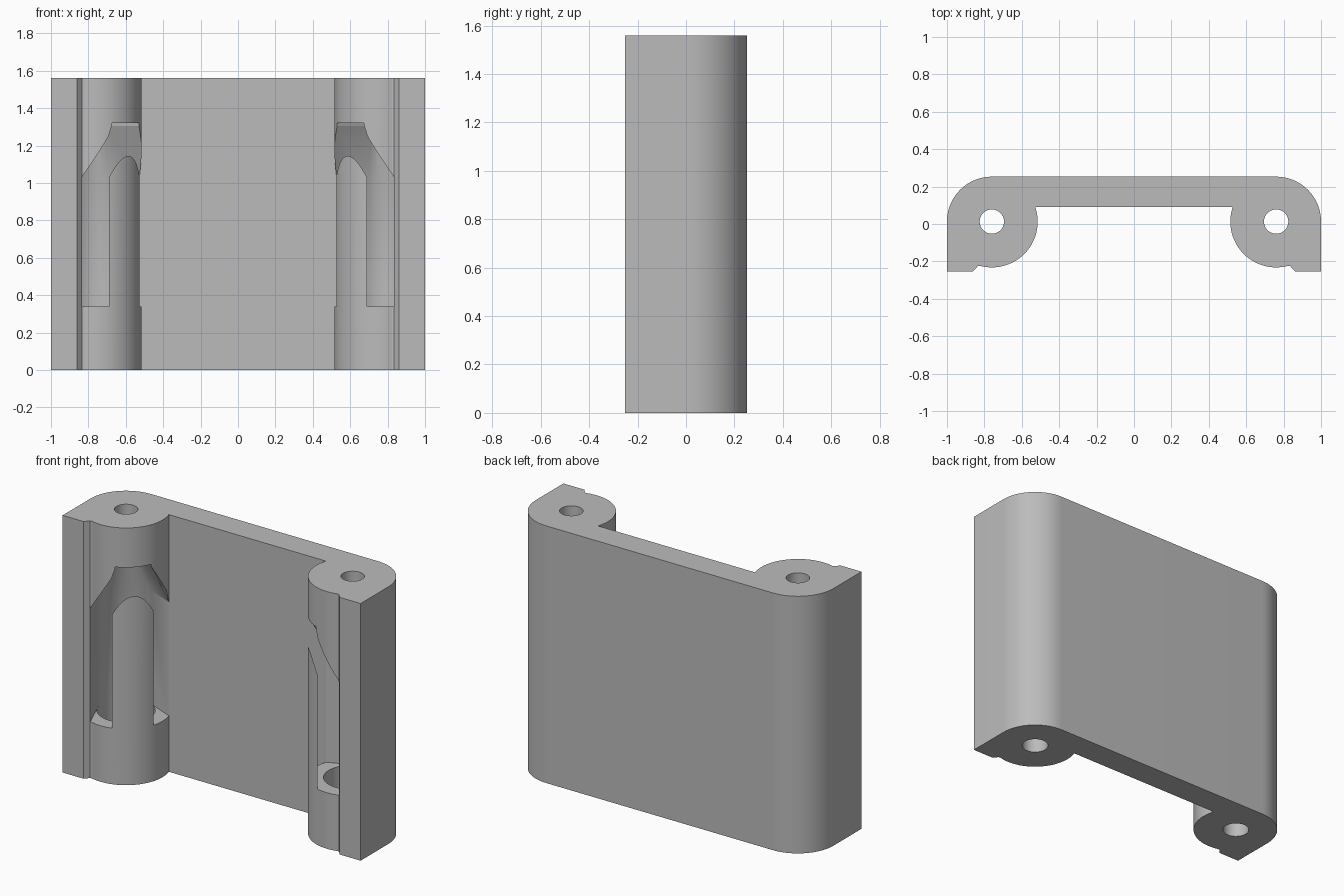
import bpy, bmesh
from math import sin, cos, radians, asin, degrees

cube = bpy.data.objects.get("Cube")
if cube:
    bpy.data.objects.remove(cube, do_unlink=True)

HEIGHT, DEPTH = 1.56, 0.253
CX, CY, BOSS = 0.76, 0.013, 0.245

grey = bpy.data.materials.new("plain_grey")
grey.use_nodes = True
grey.diffuse_color = (0.5, 0.5, 0.5, 1)
grey.node_tree.nodes["Principled BSDF"].inputs["Base Color"].default_value = (0.5, 0.5, 0.5, 1)


def arc(cx, cy, r, start, end, steps):
    angles = [radians(start + (end - start) * i / steps) for i in range(steps + 1)]
    return [(cx + r * cos(a), cy + r * sin(a)) for a in angles]


def loft(name, layers):
    """Solid through (outline, z) layers that share a point count."""
    bm = bmesh.new()
    rings = [[bm.verts.new((x, y, z)) for x, y in outline] for outline, z in layers]
    for low, high in zip(rings, rings[1:]):
        for i in range(len(low)):
            j = (i + 1) % len(low)
            bm.faces.new((low[i], low[j], high[j], high[i]))
    bm.faces.new(rings[0])
    bm.faces.new(rings[-1])
    bmesh.ops.recalc_face_normals(bm, faces=bm.faces)
    mesh = bpy.data.meshes.new(name)
    bm.to_mesh(mesh)
    bm.free()
    mesh.materials.append(grey)
    obj = bpy.data.objects.new(name, mesh)
    bpy.context.collection.objects.link(obj)
    return obj


def keyhole(side, r, wedge):
    """Round bore whose tangent walls flare open to the inner front."""
    back = arc(0, 0, r, 90 + wedge, 270 - wedge, 32)
    w, reach = radians(wedge), 0.3
    first, last = back[0], back[-1]
    pts = back + [(last[0] + reach * cos(w), last[1] - reach * sin(w)),
                  (first[0] + reach * cos(w), first[1] + reach * sin(w))]
    c, s = cos(radians(-45)), sin(radians(-45))
    return [(side * (-CX + x * c - y * s), CY + x * s + y * c) for x, y in pts]


# Body outline: left half, then its mirror
corner_r = DEPTH - CY
inner = degrees(asin((0.09 - CY) / BOSS))
half = arc(-CX, CY, corner_r, 90, 180, 24)
half += [(-1, -DEPTH), (-0.86, -DEPTH), (-0.835, -0.225)]
half += arc(-CX, CY, BOSS, -105, inner, 40)
outline = half + [(-x, y) for x, y in reversed(half)]
body = loft("bracket_body", [(outline, 0), (outline, HEIGHT)])

# Cutters for both bosses: pin holes, deep bore, tapered open pocket
cutters = []
for side in (-1, 1):
    x = side * CX
    pin = arc(x, CY, 0.065, 0, 352.5, 47)
    foot = arc(x, CY, 0.075, 0, 352.5, 47)
    bore = arc(x, CY, 0.16, 0, 354.375, 63)
    wide = keyhole(side, 0.16, 22.5)
    narrow = keyhole(side, 0.066, 9)
    cutters += [
        loft("pocket_cutter", [(wide, 0.34), (wide, 1.03), (narrow, 1.305), (narrow, 1.32)]),
        loft("bore_cutter", [(bore, 0.12), (bore, 0.5)]),
        loft("foot_hole_cutter", [(foot, -0.1), (foot, 0.3)]),
        loft("pin_hole_cutter", [(pin, 1.0), (pin, HEIGHT + 0.1)]),
    ]

bpy.context.view_layer.objects.active = body
for cutter in cutters:
    cutter.hide_render = True
    mod = body.modifiers.new("cut", 'BOOLEAN')
    mod.operation = 'DIFFERENCE'
    mod.solver = 'EXACT'
    mod.object = cutter
    bpy.ops.object.modifier_apply(modifier=mod.name)
    bpy.data.objects.remove(cutter, do_unlink=True)

# Smooth curves, sharp edges
bpy.ops.object.select_all(action='DESELECT')
body.select_set(True)
bpy.ops.object.shade_smooth_by_angle(angle=radians(20))
